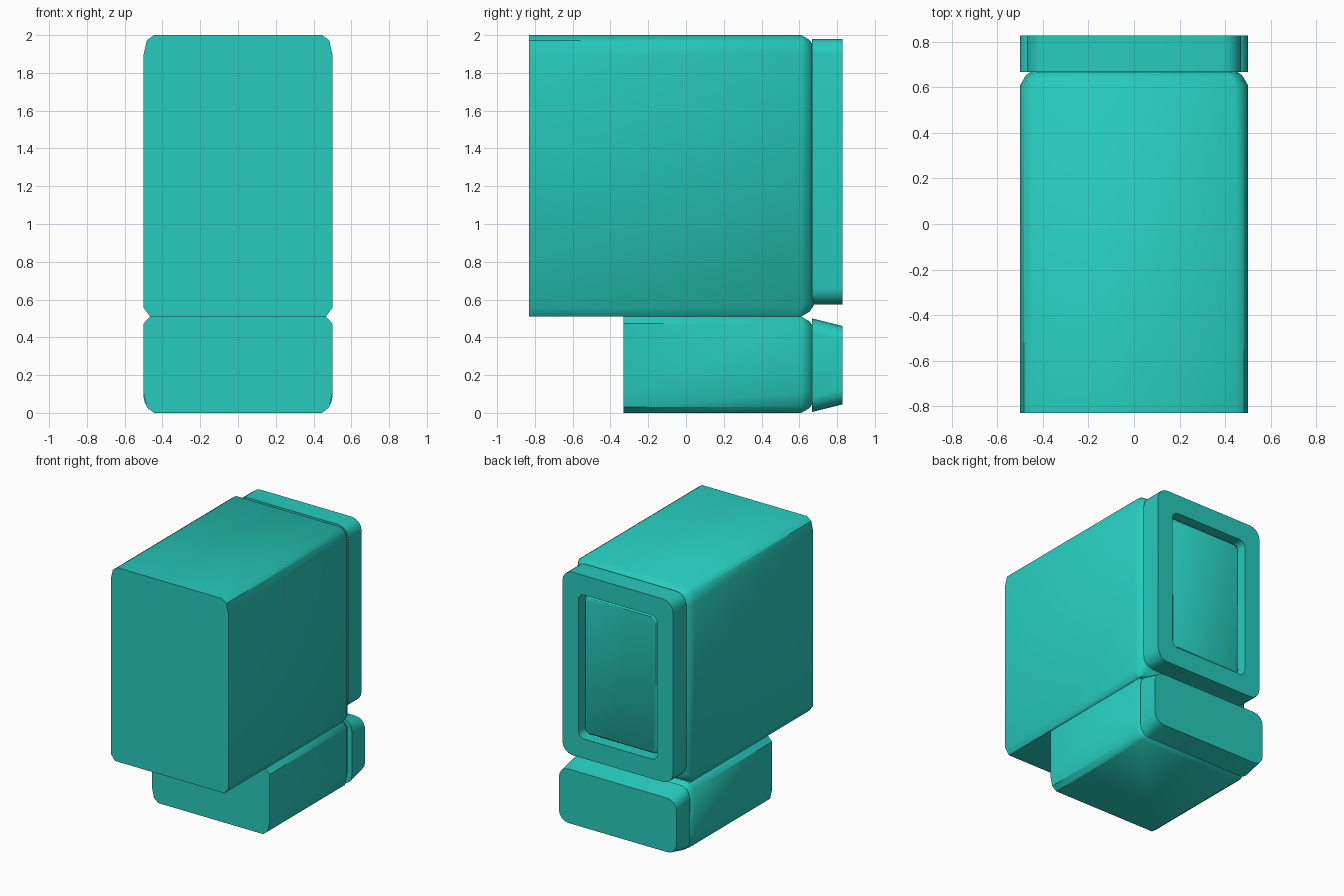
import bpy, bmesh, math

if "Cube" in bpy.data.objects:
    bpy.data.objects.remove(bpy.data.objects["Cube"])

teal = bpy.data.materials.new("teal")
teal.diffuse_color = (0.02, 0.6, 0.51, 1)
teal.use_nodes = True
teal.node_tree.nodes["Principled BSDF"].inputs["Base Color"].default_value = teal.diffuse_color


def rounded(hw, z0, z1, r, seg=4):
    """Rounded rectangle outline in x, z."""
    pts = []
    for cx, cz, a0 in ((hw - r, z1 - r, 0), (r - hw, z1 - r, 90),
                       (r - hw, z0 + r, 180), (hw - r, z0 + r, 270)):
        for i in range(seg + 1):
            a = math.radians(a0 + 90 * i / seg)
            pts.append((cx + r * math.cos(a), cz + r * math.sin(a)))
    return pts


def mirrored(half):
    """Complete a right-hand half outline across x = 0."""
    return half + [(-x, z) for x, z in reversed(half)]


def inset(pts, d):
    """Shrink an outline by d on every side."""
    zs = [z for _, z in pts]
    zc, hz = (max(zs) + min(zs)) / 2, (max(zs) - min(zs)) / 2
    hx = max(x for x, _ in pts)
    return [(x * (1 - d / hx), zc + (z - zc) * (1 - d / hz)) for x, z in pts]


def loft(name, rings):
    """Skin outlines placed at successive y values and cap both ends."""
    bm = bmesh.new()
    loops = [[bm.verts.new((x, y, z)) for x, z in pts] for y, pts in rings]
    n = len(loops[0])
    for a, b in zip(loops, loops[1:]):
        for i in range(n):
            j = (i + 1) % n
            bm.faces.new((a[i], a[j], b[j], b[i]))
    bm.faces.new(loops[0])
    bm.faces.new(loops[-1])
    bmesh.ops.recalc_face_normals(bm, faces=bm.faces)
    me = bpy.data.meshes.new(name)
    bm.to_mesh(me)
    bm.free()
    me.materials.append(teal)
    ob = bpy.data.objects.new(name, me)
    bpy.context.collection.objects.link(ob)
    bpy.ops.object.select_all(action='DESELECT')
    ob.select_set(True)
    bpy.context.view_layer.objects.active = ob
    bpy.ops.object.shade_smooth_by_angle(angle=math.radians(38))


# Large upper body, bevelled around its back edge only
upper = mirrored([(0.465, 0.51), (0.5, 0.557), (0.5, 1.895), (0.483, 1.972), (0.445, 2.0)])
loft("upper_body", [(-0.83, upper), (0.61, upper), (0.653, inset(upper, 0.025)),
                    (0.675, inset(upper, 0.055))])

# Shorter lower block
lower = mirrored([(0.445, 0.0), (0.483, 0.03), (0.5, 0.105), (0.5, 0.473), (0.465, 0.51)])
loft("lower_block", [(-0.33, lower), (0.61, lower), (0.653, inset(lower, 0.025)),
                     (0.675, inset(lower, 0.055))])

# Recessed frame on the upper back
outer = rounded(0.47, 0.575, 1.98, 0.085)
hole = rounded(0.335, 0.725, 1.83, 0.05)
loft("back_frame", [(0.668, outer), (0.828, outer), (0.828, hole), (0.70, hole)])

# Raised panel inside the frame
panel = rounded(0.315, 0.745, 1.81, 0.045)
loft("frame_panel", [(0.695, panel), (0.775, panel), (0.79, inset(panel, 0.015))])

# Tapered plate on the lower back
loft("lower_back_plate", [(0.668, rounded(0.5, 0.005, 0.5, 0.08)),
                          (0.828, rounded(0.5, 0.045, 0.46, 0.08))])
